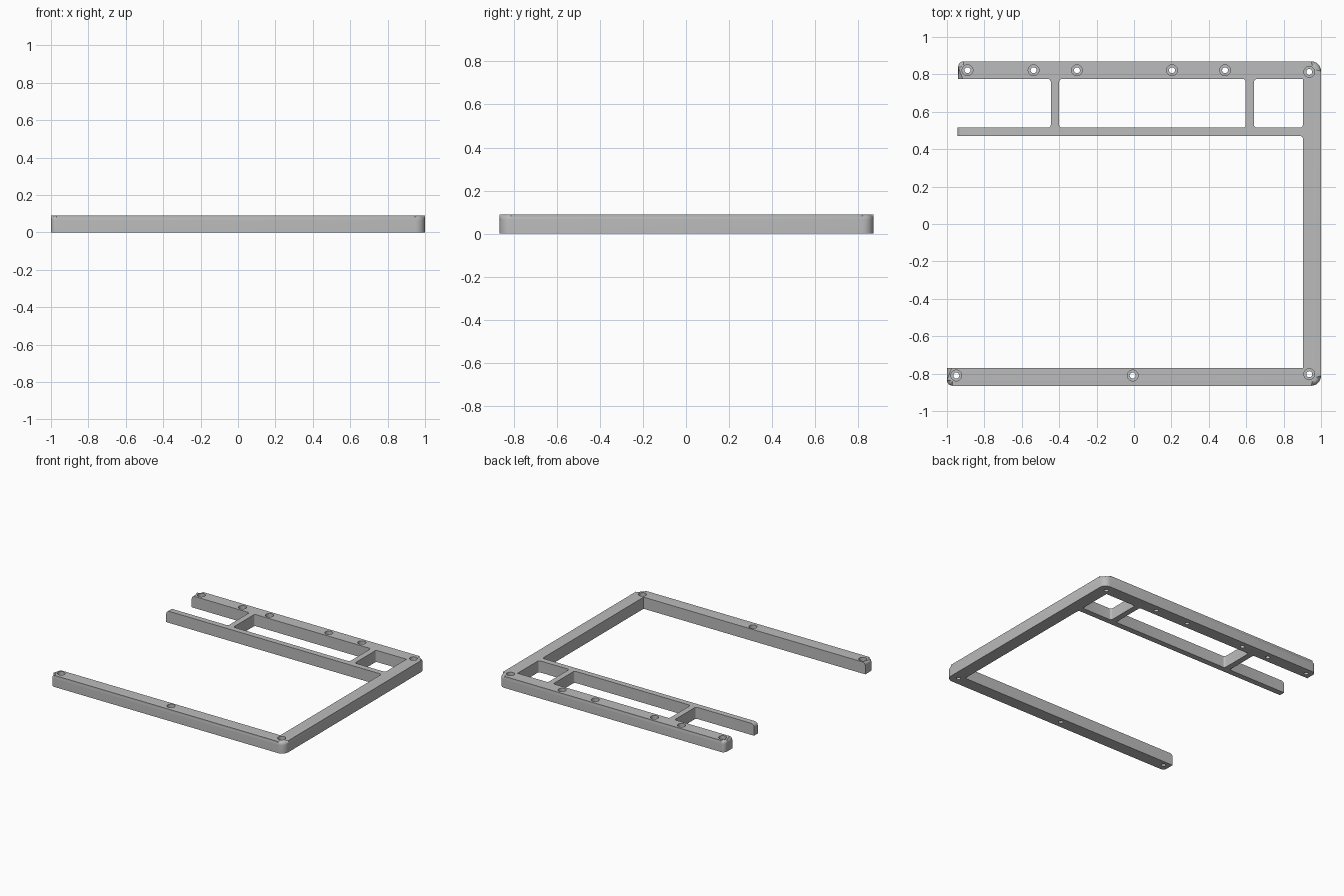
import bpy
import bmesh
import math
from mathutils import Vector

cube = bpy.data.objects.get("Cube")
if cube:
    bpy.data.objects.remove(cube)

HEIGHT = 0.09
EDGE_ROUND = 0.025

grey = bpy.data.materials.new("plain grey")
grey.use_nodes = True
colour = (0.5, 0.5, 0.5, 1)
grey.diffuse_color = colour
grey.node_tree.nodes["Principled BSDF"].inputs["Base Color"].default_value = colour


def rounded(corners, steps=6):
    """Turn (x, y, radius) right-angle corners into an outline with arcs."""
    points = []
    for i, (x, y, r) in enumerate(corners):
        here = Vector((x, y))
        if r == 0:
            points.append(here)
            continue
        before = (Vector(corners[i - 1][:2]) - here).normalized() * r
        after = (Vector(corners[(i + 1) % len(corners)][:2]) - here).normalized() * r
        centre = here + before + after
        for s in range(steps + 1):
            a = math.pi / 2 * s / steps
            points.append(centre - after * math.cos(a) - before * math.sin(a))
    return points


def stack(bm, rings):
    """Join equal rings of points into a closed solid."""
    rows = [[bm.verts.new(p) for p in ring] for ring in rings]
    bm.faces.new(rows[0][::-1])
    bm.faces.new(rows[-1])
    for low, high in zip(rows, rows[1:]):
        for i in range(len(low)):
            j = (i + 1) % len(low)
            bm.faces.new((low[i], low[j], high[j], high[i]))


def prism(bm, outline, bottom, top):
    stack(bm, [[(p.x, p.y, z) for p in outline] for z in (bottom, top)])


def make_object(name, bm):
    bmesh.ops.recalc_face_normals(bm, faces=bm.faces)
    mesh = bpy.data.meshes.new(name)
    bm.to_mesh(mesh)
    bm.free()
    mesh.materials.append(grey)
    obj = bpy.data.objects.new(name, mesh)
    bpy.context.collection.objects.link(obj)
    return obj


# Frame: one outline around the three wide bars and the thin inner rail
FILLET = 0.015
outline = rounded([
    (-1, -0.865, 0.03), (1, -0.865, 0.053), (1, 0.87, 0.053), (-0.94, 0.87, 0.03),
    (-0.94, 0.775, 0), (-0.445, 0.775, FILLET), (-0.445, 0.515, FILLET),
    (-0.945, 0.515, 0), (-0.945, 0.47, 0), (0.903, 0.47, FILLET),
    (0.903, -0.77, 0), (-1, -0.77, 0)])
bm = bmesh.new()
prism(bm, outline, 0, HEIGHT)


# Rounded top edge on the outer sides and the free ends
def is_outer(edge):
    mid = (edge.verts[0].co + edge.verts[1].co) / 2
    return mid.z > HEIGHT - 0.001 and (abs(mid.x) > 0.92 or abs(mid.y) > 0.82)


bmesh.ops.bevel(bm, geom=[e for e in bm.edges if is_outer(e)], offset=EDGE_ROUND,
                offset_type='OFFSET', segments=5, profile=0.5, affect='EDGES')
frame = make_object("frame", bm)

# Cutter: two windows between the back bar and the rail
bm = bmesh.new()
for left, right, corner in ((-0.4, 0.597, FILLET), (0.642, 0.903, 0)):
    window = rounded([(left, 0.515, FILLET), (right, 0.515, FILLET),
                      (right, 0.775, corner), (left, 0.775, FILLET)])
    prism(bm, window, -0.1, 0.2)

# Cutter: counterbored screw holes
holes = [(x, 0.822) for x in (-0.89, -0.537, -0.305, 0.203, 0.487)]
holes += [(0.937, 0.813), (0.937, -0.803), (-0.95, -0.81), (-0.007, -0.81)]
SIDES = 24
for x, y in holes:
    stack(bm, [[(x + r * math.cos(math.tau * i / SIDES),
                 y + r * math.sin(math.tau * i / SIDES), z) for i in range(SIDES)]
               for r, z in ((0.016, -0.1), (0.016, 0.045), (0.029, 0.045), (0.029, 0.2))])
cutter = make_object("cutter", bm)
cutter.hide_render = True

cut = frame.modifiers.new("openings", 'BOOLEAN')
cut.operation = 'DIFFERENCE'
cut.solver = 'EXACT'
cut.object = cutter
bpy.ops.object.select_all(action='DESELECT')
bpy.context.view_layer.objects.active = frame
frame.select_set(True)
bpy.ops.object.modifier_apply(modifier=cut.name)
bpy.data.objects.remove(cutter)
bpy.ops.object.shade_smooth_by_angle(angle=math.radians(35))
